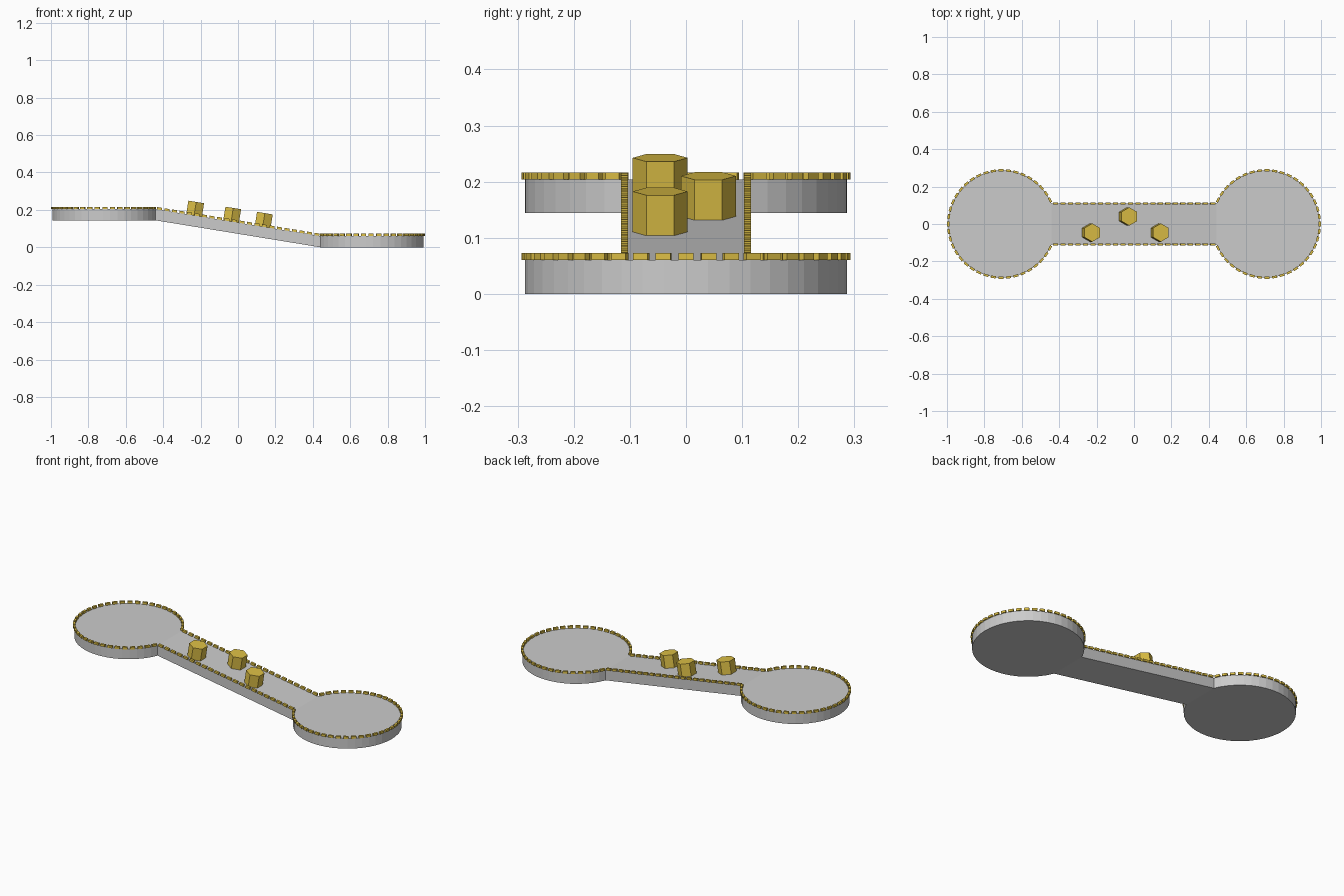
import bpy, bmesh, math
from mathutils import Matrix, Vector

if "Cube" in bpy.data.objects:
    bpy.data.objects.remove(bpy.data.objects["Cube"])

R, CX, HW, T, RISE = 0.287, 0.706, 0.11, 0.06, 0.144
A = math.asin(HW / R)
JX = CX - R * math.cos(A)              # where ramp meets the discs
TILT = math.atan2(RISE, 2 * JX)

gold = bpy.data.materials.new("gold")
gold.diffuse_color = (0.72, 0.52, 0.06, 1)
gold.use_nodes = True
gold.node_tree.nodes["Principled BSDF"].inputs["Base Color"].default_value = gold.diffuse_color


def finish(bm, name, mat=None):
    bmesh.ops.recalc_face_normals(bm, faces=bm.faces)
    me = bpy.data.meshes.new(name)
    bm.to_mesh(me)
    bm.free()
    ob = bpy.data.objects.new(name, me)
    bpy.context.collection.objects.link(ob)
    if mat:
        me.materials.append(mat)
    return ob


# Body: two discs joined by a sloping ramp, one closed shell
bm = bmesh.new()
N = 40


def arc(side, z):
    base = RISE if side < 0 else 0
    pts = []
    for i in range(N + 1):
        t = -(math.pi - A) + 2 * (math.pi - A) * i / N
        pts.append(bm.verts.new((side * (CX + R * math.cos(t)), R * math.sin(t), base + z)))
    return pts


rb, rt, lb, lt = arc(1, 0), arc(1, T), arc(-1, 0), arc(-1, T)
for lo, hi in ((rb, rt), (lb, lt)):
    bm.faces.new(lo)
    bm.faces.new(hi)
    for i in range(N):
        bm.faces.new((lo[i], lo[i + 1], hi[i + 1], hi[i]))
for r, l in ((rt, lt), (rb, lb)):
    bm.faces.new((r[0], r[-1], l[-1], l[0]))
for k in (0, -1):
    bm.faces.new((rb[k], rt[k], lt[k], lb[k]))
finish(bm, "walkway_body")

# Dashed trim along the top edge
DL, DW, DH = 0.027, 0.0125, 0.0125


def dash(bm, loc, rot):
    m = (Matrix.Translation(loc) @ rot @ Matrix.Translation((0, 0, DH / 2))
         @ Matrix.Diagonal((DL, DW, DH, 1)))
    bmesh.ops.create_cube(bm, size=1, matrix=m)


for side, name in ((1, "low_disc_trim"), (-1, "high_disc_trim")):
    bm = bmesh.new()
    count = 39
    for i in range(count):
        t = -(math.pi - A) + 2 * (math.pi - A) * (i + 0.5) / count
        ang = t if side > 0 else math.pi - t
        loc = Vector((side * CX + R * math.cos(ang), R * math.sin(ang),
                      T + (RISE if side < 0 else 0)))
        dash(bm, loc, Matrix.Rotation(ang + math.pi / 2, 4, 'Z'))
    finish(bm, name, gold)

slope = Matrix.Rotation(TILT, 4, 'Y')


def ramp_z(x):
    return T + RISE * (JX - x) / (2 * JX)


bm = bmesh.new()
for s in (-1, 1):
    for i in range(22):
        x = -JX + 2 * JX * (i + 0.5) / 22
        dash(bm, Vector((x, s * HW, ramp_z(x))), slope)
finish(bm, "ramp_trim", gold)

# Hexagonal pegs standing square to the ramp
PEG_R, PEG_H = 0.049, 0.073
for n, (x, y) in enumerate(((-0.235, -0.046), (-0.037, 0.04), (0.132, -0.046)), 1):
    bm = bmesh.new()
    m = (Matrix.Translation((x, y, ramp_z(x))) @ slope
         @ Matrix.Translation((0, 0, PEG_H / 2)))
    # vertices point along y
    bmesh.ops.create_cone(bm, cap_ends=True, segments=6, radius1=PEG_R,
                          radius2=PEG_R, depth=PEG_H, matrix=m)
    finish(bm, f"hex_peg_{n}", gold)
